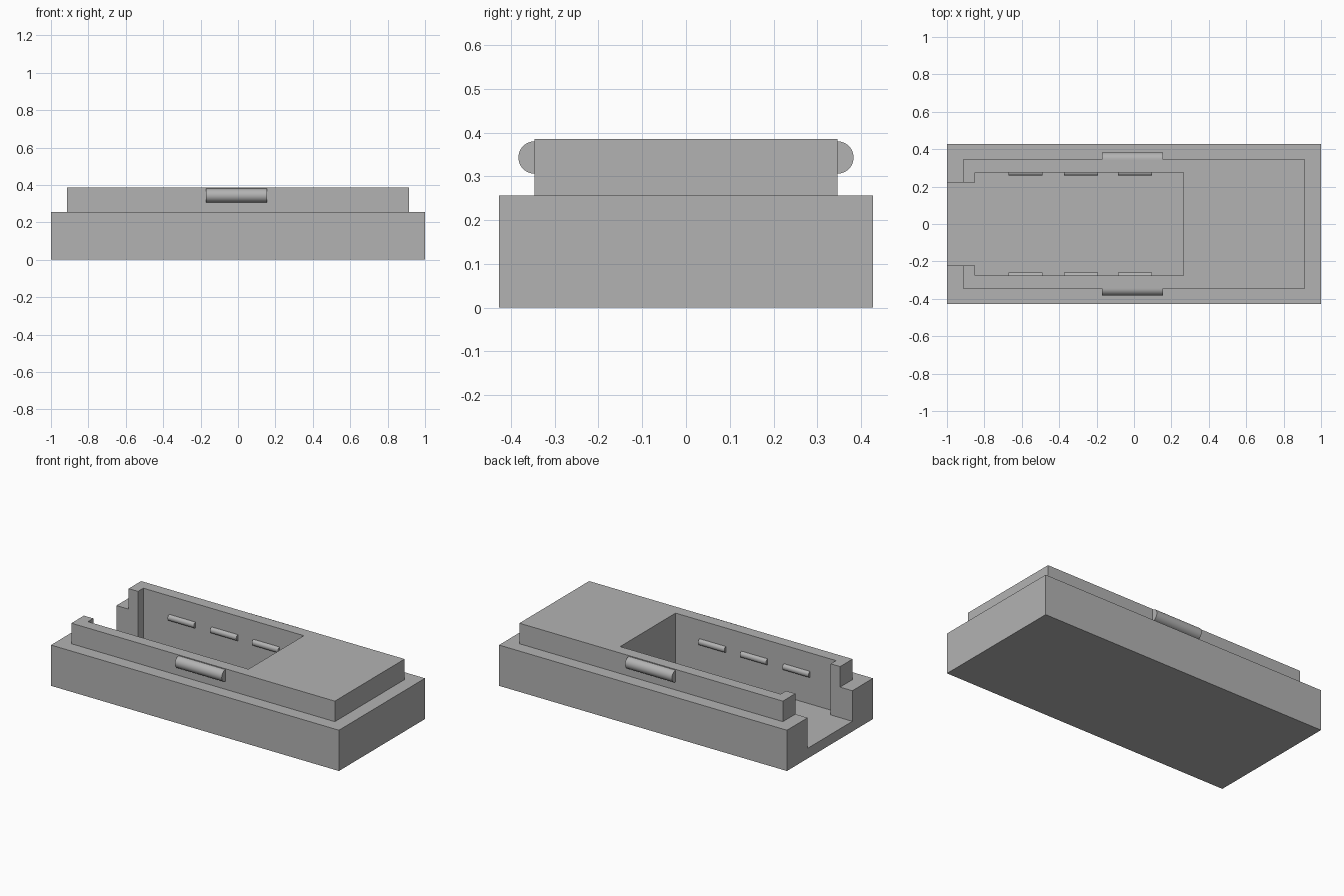
import bpy, bmesh, math

cube = bpy.data.objects.get("Cube")
if cube:
    bpy.data.objects.remove(cube, do_unlink=True)

GREY = (0.45, 0.45, 0.45, 1)
mat = bpy.data.materials.new("plain grey")
mat.use_nodes = True
mat.diffuse_color = GREY
mat.node_tree.nodes["Principled BSDF"].inputs["Base Color"].default_value = GREY


def finish(name, bm):
    bmesh.ops.recalc_face_normals(bm, faces=bm.faces)
    mesh = bpy.data.meshes.new(name)
    bm.to_mesh(mesh)
    bm.free()
    mesh.materials.append(mat)
    obj = bpy.data.objects.new(name, mesh)
    bpy.context.collection.objects.link(obj)
    return obj


def box(name, x0, x1, half_y, z0, z1):
    bm = bmesh.new()
    bmesh.ops.create_cube(bm, size=1)
    for v in bm.verts:
        v.co.x = x0 if v.co.x < 0 else x1
        v.co.y = math.copysign(half_y, v.co.y)
        v.co.z = z0 if v.co.z < 0 else z1
    return finish(name, bm)


def combine(target, tool, operation):
    mod = target.modifiers.new(operation.lower(), 'BOOLEAN')
    mod.operation, mod.object, mod.solver = operation, tool, 'EXACT'
    bpy.context.view_layer.objects.active = target
    bpy.ops.object.modifier_apply(modifier=mod.name)
    bpy.data.objects.remove(tool, do_unlink=True)


def ridge(name, x0, x1, wall_y, z, radius, reach, out):
    """Half-round bar on a wall, bulging along out (+1 or -1 in y)."""
    bm = bmesh.new()
    steps = 20
    arc = [math.pi * (i / steps - 0.5) for i in range(steps + 1)]
    profile = [bm.verts.new((x0, wall_y + out * reach * math.cos(a),
                             z + radius * math.sin(a))) for a in arc]
    face = bm.faces.new(profile)
    ext = bmesh.ops.extrude_face_region(bm, geom=[face])["geom"]
    moved = [g for g in ext if isinstance(g, bmesh.types.BMVert)]
    bmesh.ops.translate(bm, verts=moved, vec=(x1 - x0, 0, 0))
    obj = finish(name, bm)
    bpy.ops.object.select_all(action='DESELECT')
    obj.select_set(True)
    bpy.context.view_layer.objects.active = obj
    bpy.ops.object.shade_smooth_by_angle(angle=math.radians(30))


# Stepped housing with a pocket that opens through the right end
FLOOR = 0.064
housing = box("housing", -1, 1, 0.427, 0, 0.256)
combine(housing, box("raised_block", -0.915, 0.915, 0.346, 0.1, 0.385), 'UNION')
combine(housing, box("pocket_cutter", -0.85, 0.265, 0.275, FLOOR, 0.6), 'DIFFERENCE')
combine(housing, box("opening_cutter", -1.2, -0.7, 0.222, FLOOR, 0.6), 'DIFFERENCE')

# Snap ridges outside, small grip ridges inside the pocket
for label, side in (("front", -1), ("back", 1)):
    ridge(f"{label}_snap_ridge", -0.17, 0.155, side * 0.346, 0.343, 0.037, 0.037, side)
    for i, x in enumerate((-0.67, -0.375, -0.085)):
        ridge(f"{label}_grip_ridge_{i + 1}", x, x + 0.182, side * 0.275,
              0.25, 0.019, 0.017, -side)
